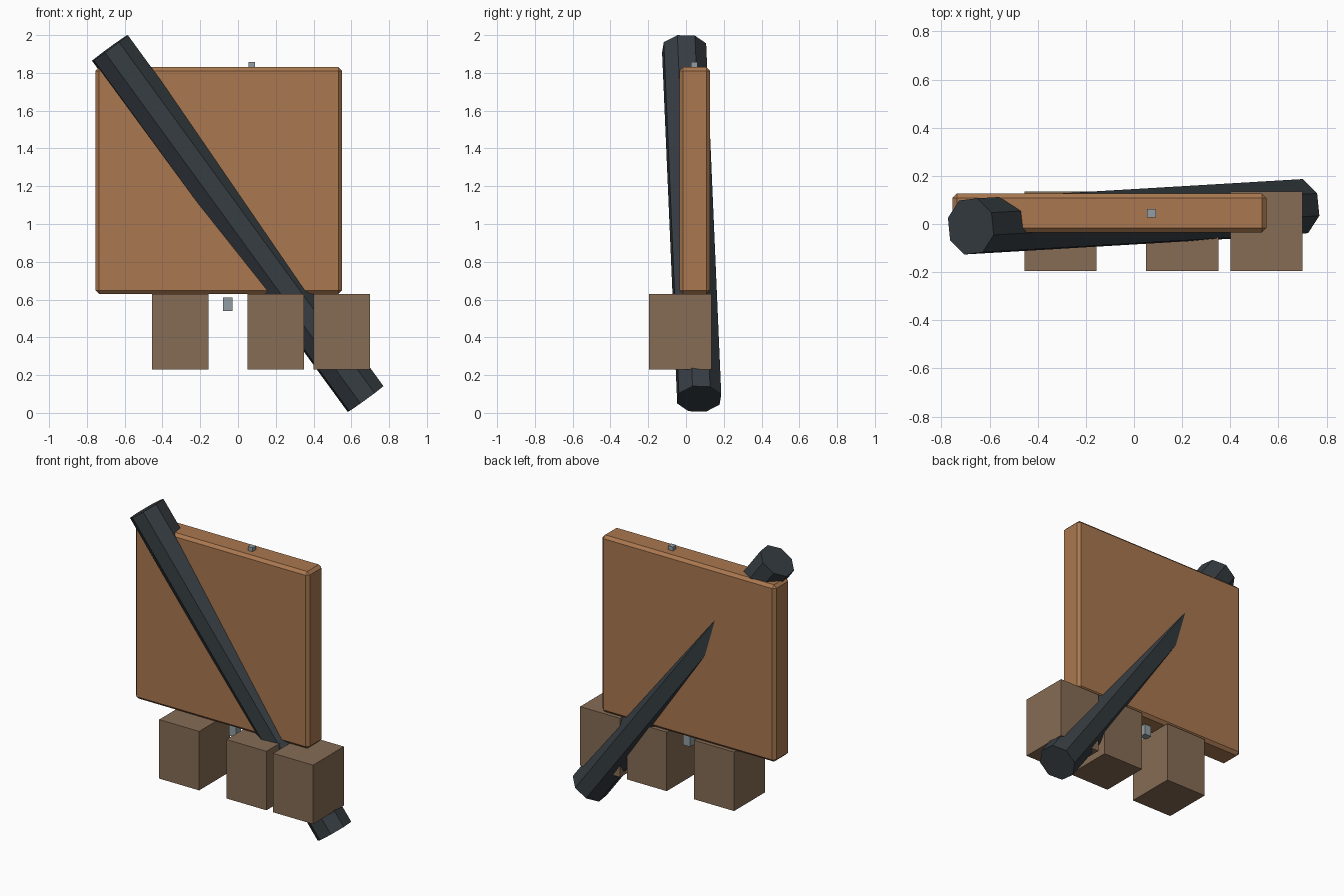
import bpy, math
from mathutils import Vector, Matrix

if "Cube" in bpy.data.objects:
    bpy.data.objects.remove(bpy.data.objects["Cube"])


def material(name, rgb):
    m = bpy.data.materials.new(name)
    m.diffuse_color = (*rgb, 1)
    m.use_nodes = True
    m.node_tree.nodes["Principled BSDF"].inputs["Base Color"].default_value = m.diffuse_color
    return m


orange_wood = material("orange wood", (0.40, 0.187, 0.08))
brown_wood = material("brown wood", (0.24, 0.15, 0.09))
dark_metal = material("dark metal", (0.037, 0.047, 0.055))
pale_metal = material("pale metal", (0.29, 0.34, 0.36))


def box(name, lo, hi, mat, bevel=0):
    """Box between two corners, optionally chamfered."""
    lo, hi = Vector(lo), Vector(hi)
    bpy.ops.mesh.primitive_cube_add(size=1)
    ob = bpy.context.object
    ob.name = name
    ob.data.transform(Matrix.Translation((lo + hi) / 2) @ Matrix.Diagonal((*(hi - lo), 1)))
    ob.data.materials.append(mat)
    if bevel:
        mod = ob.modifiers.new("chamfer", 'BEVEL')
        mod.width = bevel
        mod.segments = 1
    return ob


# Chamfered board
box("panel", (-0.755, -0.035, 0.63), (0.55, 0.127, 1.83), orange_wood, 0.019)

# Row of blocks beneath the board
for i, x in enumerate((-0.455, 0.05, 0.40)):
    box(f"block_{i + 1}", (x, -0.195, 0.23), (x + 0.30, 0.135, 0.63), brown_wood)

# Small metal pegs above and below
box("top_peg", (0.055, 0.026, 1.79), (0.091, 0.062, 1.857), pale_metal)
box("bottom_peg", (-0.08, 0.02, 0.54), (-0.028, 0.07, 0.61), pale_metal)

# Octagonal pole leaning diagonally through the board
start, end = Vector((-0.678, -0.01, 1.932)), Vector((0.675, 0.07, 0.074))
axis = (end - start).normalized()
side = Vector((0, 1, 0)).cross(axis).normalized()
back = axis.cross(side)
bpy.ops.mesh.primitive_cylinder_add(vertices=8, radius=0.122, depth=(end - start).length)
pole = bpy.context.object
pole.name = "diagonal_pole"
basis = Matrix((side, back, axis)).transposed().to_4x4()
pole.data.transform(Matrix.Translation((start + end) / 2) @ basis
                    @ Matrix.Rotation(math.radians(17), 4, 'Z'))
pole.data.materials.append(dark_metal)
